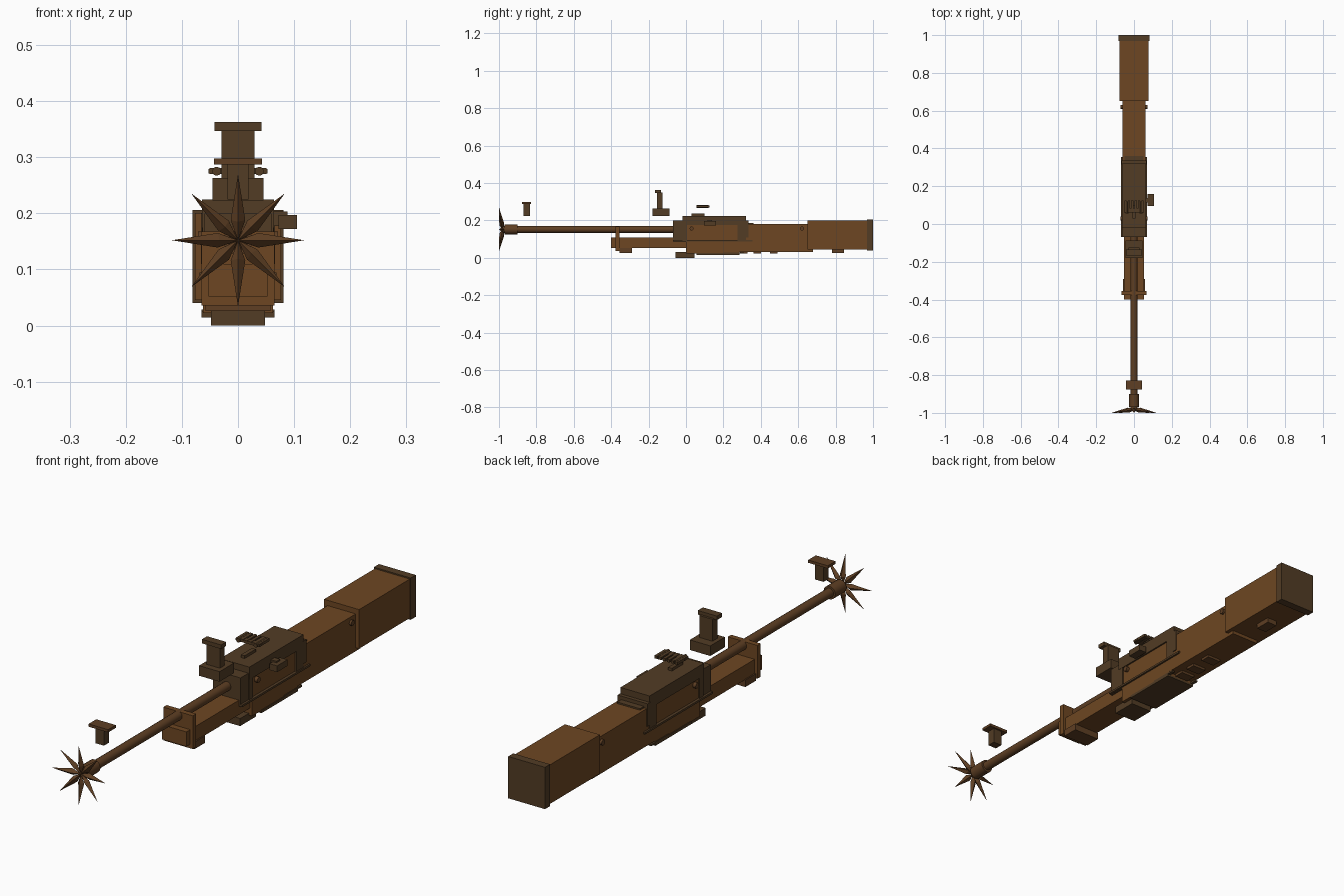
import bpy, math
from mathutils import Vector, Matrix

if "Cube" in bpy.data.objects:
    bpy.data.objects.remove(bpy.data.objects["Cube"])


def material(name, rgb):
    m = bpy.data.materials.new(name)
    m.diffuse_color = (*rgb, 1)
    m.use_nodes = True
    m.node_tree.nodes["Principled BSDF"].inputs["Base Color"].default_value = m.diffuse_color
    return m


WOOD = material("warm wood", (0.155, 0.062, 0.016))
METAL = material("dark brown metal", (0.084, 0.045, 0.018))
RUST = material("mid brown metal", (0.112, 0.049, 0.017))


def mesh_object(name, verts, faces, mat):
    me = bpy.data.meshes.new(name)
    me.from_pydata(verts, [], faces)
    me.materials.append(mat)
    ob = bpy.data.objects.new(name, me)
    bpy.context.collection.objects.link(ob)
    return ob


def box(name, x, y, z, mat):
    """Box from (min, max) pairs."""
    v = [(a, b, c) for a in x for b in y for c in z]
    f = [(0, 1, 3, 2), (4, 6, 7, 5), (0, 4, 5, 1), (2, 3, 7, 6), (0, 2, 6, 4), (1, 5, 7, 3)]
    return mesh_object(name, v, f, mat)


def slab(name, half, y0, y1, z0, z1, mat):
    """Box centred on x."""
    return box(name, (-half, half), (y0, y1), (z0, z1), mat)


def rod(name, start, end, radius, mat, sides=16):
    a, b = Vector(start), Vector(end)
    bpy.ops.mesh.primitive_cylinder_add(vertices=sides, radius=radius, depth=(b - a).length)
    ob = bpy.context.object
    ob.name = name
    rot = (b - a).to_track_quat('Z', 'Y').to_matrix().to_4x4()
    ob.data.transform(Matrix.Translation((a + b) / 2) @ rot)
    ob.data.materials.append(mat)
    bpy.ops.object.shade_smooth_by_angle(angle=math.radians(35))
    return ob


# Stock
slab("butt_stock", 0.077, 0.65, 0.97, 0.046, 0.201, WOOD)
slab("butt_plate", 0.081, 0.968, 1.0, 0.04, 0.206, METAL)
slab("mid_stock", 0.062, 0.28, 0.68, 0.032, 0.18, WOOD)
slab("rear_sling_block", 0.022, 0.78, 0.845, 0.026, 0.048, RUST)

# Receiver core and lower housing
slab("receiver_core", 0.058, 0.0, 0.32, 0.085, 0.182, WOOD)
slab("lower_housing", 0.062, 0.0, 0.285, 0.022, 0.09, WOOD)
slab("floor_plate", 0.065, 0.055, 0.285, 0.014, 0.025, METAL)
slab("front_foot", 0.048, -0.055, 0.045, 0.0, 0.03, METAL)
for i, y in enumerate((0.29, 0.36, 0.45)):
    slab(f"under_strip_{i}", 0.03, y, y + 0.04, 0.022, 0.033, RUST)

# Receiver metal
slab("receiver_front", 0.06, -0.07, 0.0, 0.085, 0.2, METAL)
slab("receiver_cover", 0.064, -0.02, 0.32, 0.175, 0.225, METAL)
slab("receiver_rear_step", 0.066, 0.315, 0.335, 0.11, 0.2, METAL)
slab("rear_tang", 0.05, 0.335, 0.36, 0.178, 0.186, METAL)
slab("cover_rod", 0.008, 0.03, 0.10, 0.224, 0.236, METAL)
for side, s in (("left", -1), ("right", 1)):
    def side_box(name, x0, x1, y, z, mat):
        box(f"{name}_{side}", tuple(sorted((s * x0, s * x1))), y, z, mat)

    side_box("rear_frame", 0.055, 0.064, (0.275, 0.32), (0.088, 0.18), METAL)
    side_box("front_frame", 0.055, 0.063, (-0.02, 0.005), (0.088, 0.18), METAL)
    side_box("side_rail", 0.055, 0.069, (-0.07, 0.355), (0.087, 0.095), METAL)
    side_box("base_rail", 0.052, 0.065, (0.2, 0.31), (0.022, 0.029), METAL)
    for tag, y, z in (("rear", 0.62, 0.157), ("front", 0.03, 0.157)):
        rod(f"{tag}_screw_{side}", (s * 0.055, y, z), (s * 0.071, y, z), 0.011, RUST, 12)

# Bolt handle on the right side
box("bolt_stem", (0.055, 0.088), (0.115, 0.138), (0.177, 0.203), METAL)
box("bolt_knob", (0.072, 0.105), (0.095, 0.16), (0.172, 0.197), METAL)

# Fore-end
slab("fore_end", 0.053, -0.4, 0.005, 0.052, 0.11, WOOD)
slab("barrel_band", 0.065, -0.376, -0.355, 0.036, 0.168, WOOD)
slab("fore_foot", 0.058, -0.355, -0.29, 0.026, 0.054, RUST)

# Barrel and muzzle
rod("barrel", (0, -0.98, 0.152), (0, -0.05, 0.152), 0.018, RUST)
rod("muzzle_collar", (0, -0.97, 0.152), (0, -0.9, 0.152), 0.026, RUST)

# Eight-pointed muzzle star: each spike is a diamond-section blade
verts, faces = [], []
for i in range(8):
    turn = Matrix.Rotation(i * math.pi / 4, 3, 'Y')
    pts = [(0, -0.985, 0), (-0.013, -0.984, 0.036), (0.013, -0.984, 0.036),
           (0, -0.998, 0.033), (0, -0.972, 0.033), (0, -1.0, 0.118)]
    n = len(verts)
    verts += [turn @ Vector(p) + Vector((0, 0, 0.152)) for p in pts]
    for a, b in ((1, 3), (3, 2), (2, 4), (4, 1)):
        faces += [(n + a, n + b, n + 5), (n + b, n + a, n)]
mesh_object("muzzle_star", verts, faces, RUST)

# Front sight
slab("front_sight_post", 0.019, -0.868, -0.835, 0.225, 0.29, METAL)
slab("front_sight_cap", 0.043, -0.876, -0.828, 0.287, 0.298, RUST)

# Rear sight tower
slab("rear_sight_base", 0.045, -0.18, -0.088, 0.223, 0.263, METAL)
slab("rear_sight_post", 0.029, -0.155, -0.125, 0.26, 0.35, METAL)
slab("rear_sight_cap", 0.042, -0.166, -0.134, 0.347, 0.363, METAL)

# Top comb: crossbar with slats
slab("comb_bar", 0.053, 0.06, 0.082, 0.271, 0.279, METAL)
for i in range(6):
    x = -0.045 + i * 0.018
    box(f"comb_slat_{i}", (x - 0.006, x + 0.006), (0.06, 0.125), (0.27, 0.281), METAL)
for side, s in (("left", -1), ("right", 1)):
    rod(f"comb_pin_{side}", (s * 0.038, 0.055, 0.275), (s * 0.038, 0.12, 0.275), 0.008, METAL, 10)
